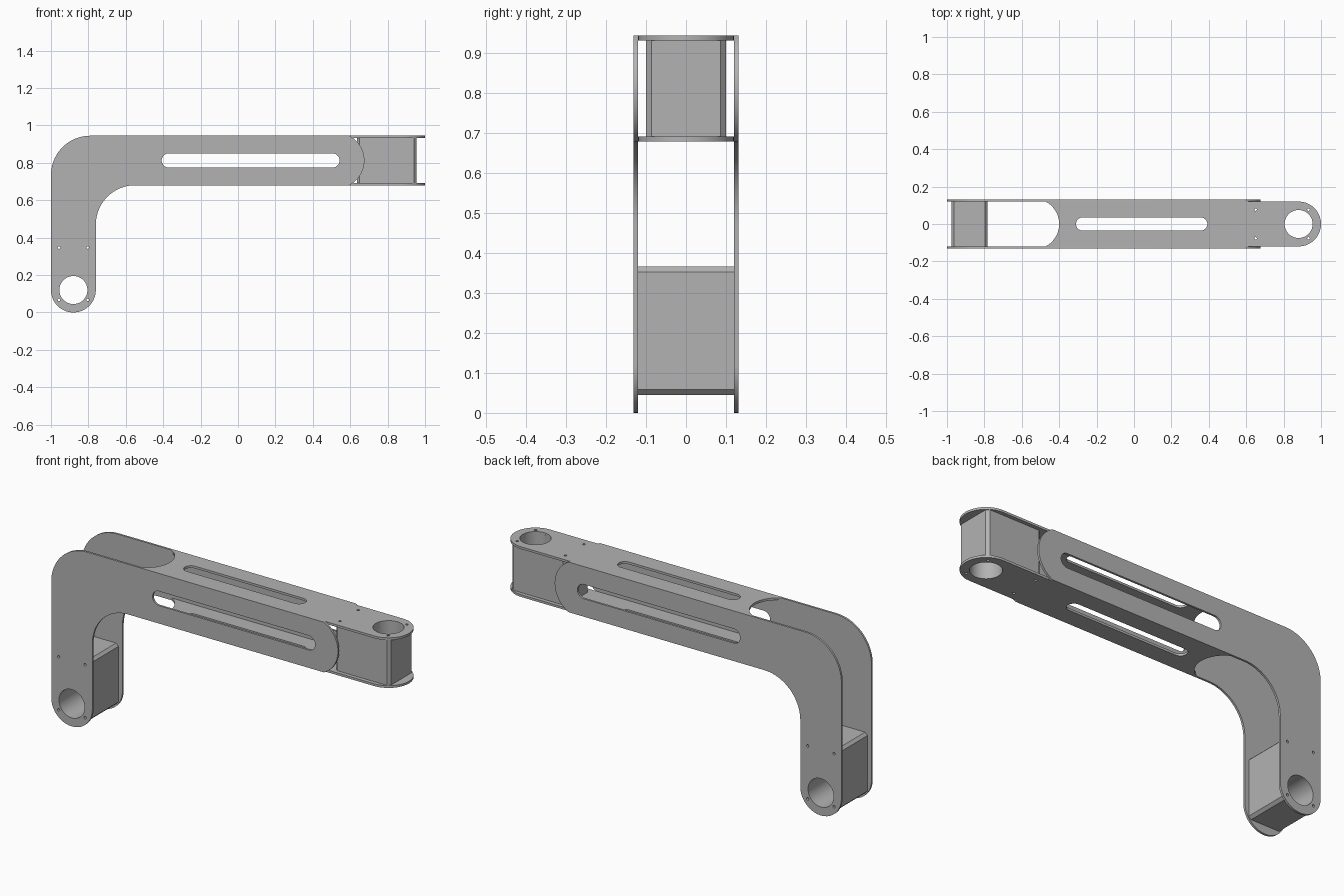
import bpy, bmesh
from math import sin, cos, radians, asin, degrees
from mathutils import Matrix

if "Cube" in bpy.data.objects:
    bpy.data.objects.remove(bpy.data.objects["Cube"])

grey = bpy.data.materials.new("plain grey")
grey.use_nodes = True
GREY = (0.45, 0.45, 0.45, 1)
grey.diffuse_color = GREY
grey.node_tree.nodes["Principled BSDF"].inputs["Base Color"].default_value = GREY


def arc(x, y, r, start, end, steps=20):
    angles = [radians(start + (end - start) * i / steps) for i in range(steps + 1)]
    return [(x + r * cos(a), y + r * sin(a)) for a in angles]


def circle(x, y, r, steps=48):
    return arc(x, y, r, 0, 360, steps)[:-1]


def slot(x0, x1, y, r):
    return arc(x1 - r, y, r, -90, 90) + arc(x0 + r, y, r, 90, 270)


def chamfered(x0, x1, y0, y1, c):
    return [(x0 + c, y0), (x1 - c, y0), (x1, y0 + c), (x1, y1 - c),
            (x1 - c, y1), (x0 + c, y1), (x0, y1 - c), (x0, y0 + c)]


def extrude(name, loops, low, high, upright):
    """Fill the outline (first loop) minus the holes; extrude along y or z."""
    curve = bpy.data.curves.new(name, "CURVE")
    curve.dimensions = "2D"
    curve.fill_mode = "BOTH"
    curve.extrude = (high - low) / 2
    for loop in loops:
        spline = curve.splines.new("POLY")
        spline.points.add(len(loop) - 1)
        for point, (x, y) in zip(spline.points, loop):
            point.co = (x, y, 0, 1)
        spline.use_cyclic_u = True
    helper = bpy.data.objects.new(name + " outline", curve)
    bpy.context.collection.objects.link(helper)
    graph = bpy.context.evaluated_depsgraph_get()
    mesh = bpy.data.meshes.new_from_object(helper.evaluated_get(graph))
    bpy.data.objects.remove(helper)

    middle = (low + high) / 2
    if upright:
        mesh.transform(Matrix.Translation((0, middle, 0)) @ Matrix.Rotation(radians(90), 4, "X"))
    else:
        mesh.transform(Matrix.Translation((0, 0, middle)))
    bm = bmesh.new()
    bm.from_mesh(mesh)
    bmesh.ops.remove_doubles(bm, verts=bm.verts, dist=0.00005)
    bmesh.ops.recalc_face_normals(bm, faces=bm.faces)
    bm.to_mesh(mesh)
    bm.free()
    mesh.materials.clear()
    mesh.materials.append(grey)
    obj = bpy.data.objects.new(name, mesh)
    bpy.context.collection.objects.link(obj)
    bpy.ops.object.select_all(action="DESELECT")
    obj.select_set(True)
    bpy.context.view_layer.objects.active = obj
    bpy.ops.object.shade_smooth_by_angle(angle=radians(25))
    return obj


# Shared dimensions
INNER, OUTER = 0.12, 0.131      # side plate faces
BOTTOM, TOP = 0.68, 0.945       # beam height
SHEET = 0.012
R = 0.12                        # rounded lug radius
BORE, SCREW = 0.075, 0.007
LEG, TIP = -0.88, 0.88          # bore centres along x
mid = (BOTTOM + TOP) / 2

# Bent side plates, with a bulged beam end and a rounded foot
end_r = 0.149
half = degrees(asin((TOP - BOTTOM) / 2 / end_r))
bend = 0.21
side = (arc(LEG, R, R, 180, 360)
        + arc(LEG + R + bend, BOTTOM - bend, bend, 180, 90)
        + arc(0.527, mid, end_r, -half, half)
        + arc(-1 + bend, TOP - bend, bend, 90, 180))
foot_holes = [circle(LEG, R, BORE)]
foot_holes += [circle(x, z, SCREW, 12) for x in (-0.957, -0.803) for z in (0.067, 0.347)]
side_slot = slot(-0.408, 0.543, mid, 0.038)
for name, low, high in (("right side plate", -OUTER, -INNER), ("left side plate", INNER, OUTER)):
    extrude(name, [side, side_slot] + foot_holes, low, high, True)

# Top and bottom plates, with a scooped rear edge and a rounded lug
scoop_r = 0.135
half = degrees(asin(INNER / scoop_r))
flat = arc(TIP, 0, R, -90, 90) + arc(-0.535, 0, scoop_r, half, -half)
tip_holes = [circle(TIP, 0, BORE)]
tip_holes += [circle(x, y, SCREW, 12) for x in (0.65, 0.933) for y in (-0.077, 0.077)]
flat_slot = slot(-0.31, 0.392, 0, 0.035)
for name, low in (("bottom plate", BOTTOM), ("top plate", TOP - SHEET)):
    extrude(name, [flat, flat_slot] + tip_holes, low, low + SHEET, False)

# Chamfered spacer blocks bored through at each joint
extrude("foot block", [chamfered(-0.977, -0.783, 0.045, 0.367, 0.014)] + foot_holes,
        -INNER, INNER, True)
extrude("tip block", [chamfered(0.635, 0.955, -0.1, 0.1, 0.014)] + tip_holes,
        BOTTOM + SHEET, TOP - SHEET, False)
